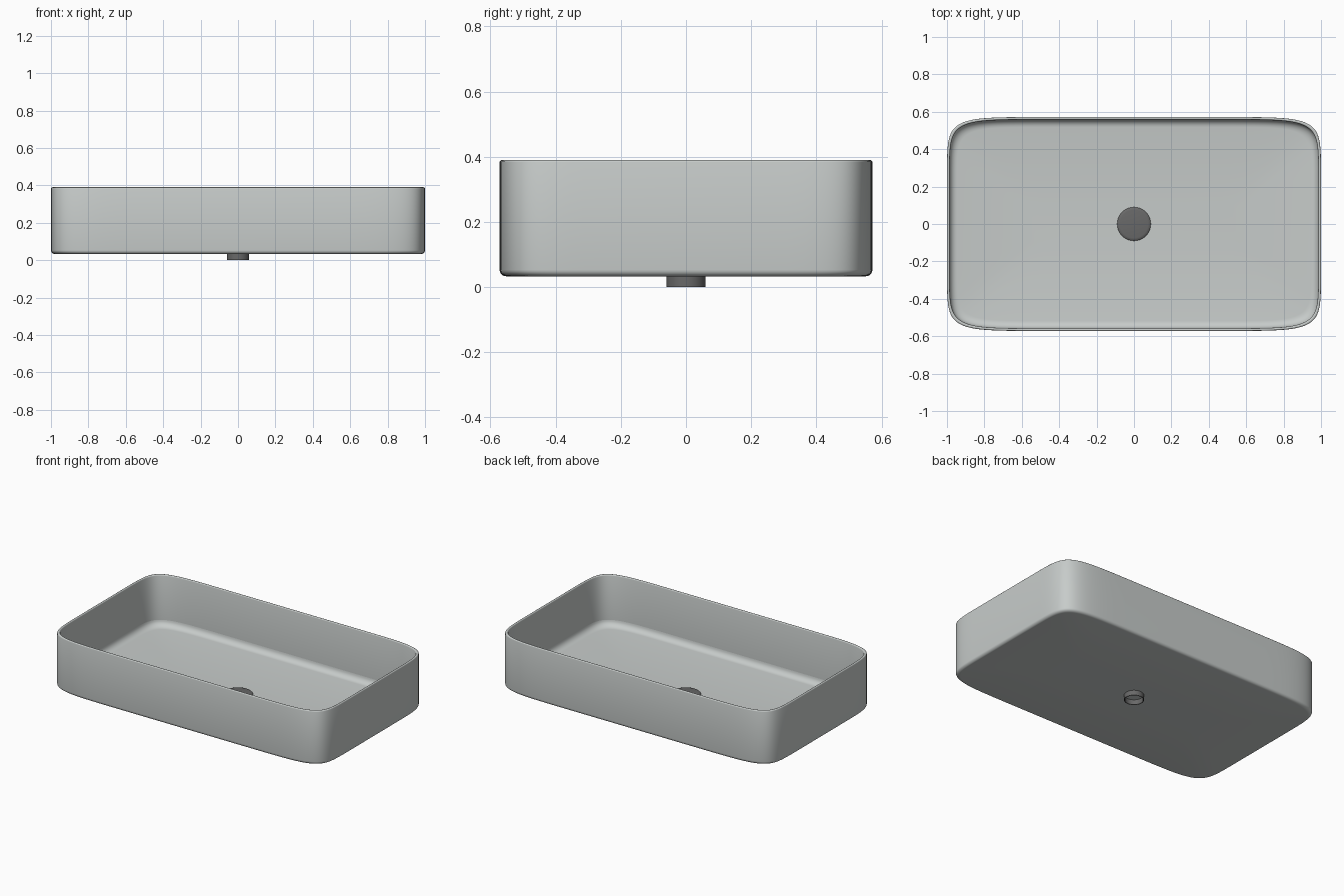
import bpy, bmesh, math

cube = bpy.data.objects.get("Cube")
if cube:
    bpy.data.objects.remove(cube, do_unlink=True)


def material(name, rgb):
    m = bpy.data.materials.new(name)
    m.use_nodes = True
    m.diffuse_color = (*rgb, 1)
    m.node_tree.nodes["Principled BSDF"].inputs["Base Color"].default_value = (*rgb, 1)
    return m


def outline(a, b, n, count):
    """Superellipse points; n = 2 is a circle, higher is squarer."""
    pts = []
    for i in range(count):
        t = 2 * math.pi * i / count
        c, s = round(math.cos(t), 6), round(math.sin(t), 6)
        pts.append((a * math.copysign(abs(c) ** (2 / n), c),
                    b * math.copysign(abs(s) ** (2 / n), s)))
    return pts


def loft(name, profile, half_x, half_y, n, count, mat, closed=False):
    """Stack outlines from (inset, z) pairs; cap the ends or join them in a loop."""
    bm = bmesh.new()
    rings = [[bm.verts.new((x, y, z)) for x, y in outline(half_x - d, half_y - d, n, count)]
             for d, z in profile]
    pairs = list(zip(rings, rings[1:]))
    if closed:
        pairs.append((rings[-1], rings[0]))
    for r, q in pairs:
        for i in range(count):
            j = (i + 1) % count
            bm.faces.new((r[i], r[j], q[j], q[i]))
    if not closed:
        bm.faces.new(rings[0][::-1])
        bm.faces.new(rings[-1])
    bmesh.ops.recalc_face_normals(bm, faces=bm.faces)
    mesh = bpy.data.meshes.new(name)
    bm.to_mesh(mesh)
    bm.free()
    mesh.materials.append(mat)
    obj = bpy.data.objects.new(name, mesh)
    bpy.context.collection.objects.link(obj)
    bpy.ops.object.select_all(action='DESELECT')
    obj.select_set(True)
    bpy.context.view_layer.objects.active = obj
    bpy.ops.object.shade_smooth_by_angle(angle=math.radians(35))
    return obj


def arc(d, z, r, start, end, steps=6):
    """Fillet points around centre (d, z), angles in degrees."""
    angles = [math.radians(start + (end - start) * i / steps) for i in range(steps + 1)]
    return [(d + r * math.cos(t), z + r * math.sin(t)) for t in angles]


ceramic = material("pale grey ceramic", (0.57, 0.60, 0.59))
metal = material("dark grey metal", (0.14, 0.14, 0.14))

# Basin: underside, outer wall, rounded rim, inner wall, gently sloping floor
bottom, top, wall, floor = 0.033, 0.39, 0.014, 0.053
profile = [(0.45, bottom)]
profile += arc(0.02, bottom + 0.02, 0.02, 270, 180)
profile += arc(wall / 2, top - wall / 2, wall / 2, 180, 0)
profile += arc(wall - 0.04, floor + 0.04, 0.04, 0, 0, 1)[:1]
profile += [(wall + 0.04 - (x - wall), z) for x, z in
            arc(wall, floor + 0.04, 0.04, 0, -90)]
profile += [(0.45, floor - 0.008)]
loft("basin", profile, 1.0, 0.572, 10, 128, ceramic)

# Drain cover: low disc with a chamfered edge
cover = [(0, 0.04), (0, 0.048), (0.004, 0.052), (0.015, 0.054)]
loft("drain_cover", cover, 0.09, 0.09, 2, 32, metal)

# Waste pipe: short open tube below the basin
pipe = [(0, bottom + 0.005), (0, 0), (0.005, 0), (0.005, bottom + 0.005)]
loft("waste_pipe", pipe, 0.06, 0.06, 2, 32, metal, closed=True)
